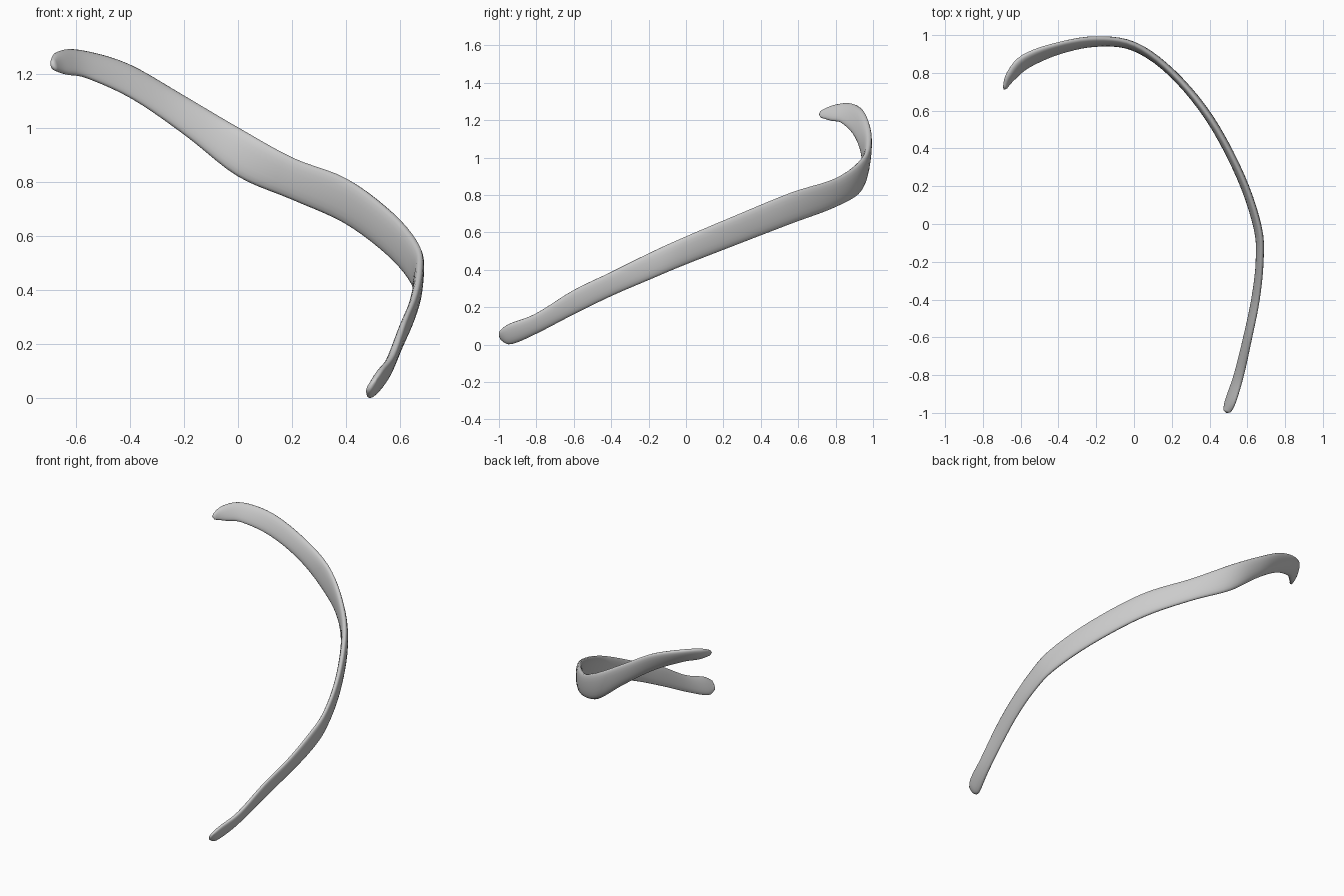
import bpy, bmesh, math
from mathutils import Vector

if "Cube" in bpy.data.objects:
    bpy.data.objects.remove(bpy.data.objects["Cube"])

# Stations along the rib: x, y, top z, bottom z, outward lean of top edge, thickness
STATIONS = [
    (-.683, .722, 1.252, 1.213, .004, .022),
    (-.650, .785, 1.282, 1.197, .018, .042),
    (-.570, .863, 1.288, 1.182, .028, .048),
    (-.400, .930, 1.237, 1.108, .022, .044),
    (-.200, .966, 1.120, .975, .014, .046),
    (.000, .940, 1.000, .822, .008, .044),
    (.200, .800, .890, .735, .002, .042),
    (.400, .560, .812, .645, .002, .044),
    (.565, .250, .685, .525, .006, .042),
    (.655, -.020, .570, .420, .008, .040),
    (.665, -.200, .487, .345, .008, .038),
    (.643, -.400, .387, .260, .012, .036),
    (.602, -.600, .290, .163, .014, .036),
    (.555, -.800, .165, .060, .016, .040),
    (.510, -.940, .110, .002, .020, .040),
    (.492, -.992, .072, .022, .014, .026),
]
STEPS, SIDES = 5, 20


def catmull(a, b, c, d, t):
    return [.5 * (2 * q + (r - p) * t + (2 * p - 5 * q + 4 * r - s) * t * t
                  + (3 * q - p - 3 * r + s) * t ** 3) for p, q, r, s in zip(a, b, c, d)]


# Smooth interpolation between the stations
n = len(STATIONS)
rows = []
for i in range(n - 1):
    quad = [STATIONS[min(max(i + k, 0), n - 1)] for k in (-1, 0, 1, 2)]
    rows += [catmull(*quad, s / STEPS) for s in range(STEPS)]
rows.append(STATIONS[-1])

# Rounded flat cross-sections swept along the curve
bm = bmesh.new()
rings = []
for i, (x, y, top, bottom, lean, thick) in enumerate(rows):
    a, b = rows[max(i - 1, 0)], rows[min(i + 1, len(rows) - 1)]
    t = Vector((b[0] - a[0], b[1] - a[1], 0)).normalized()
    out = Vector((-t.y, t.x, 0))
    ring = []
    for k in range(SIDES):
        ang = math.tau * k / SIDES
        c, s = math.cos(ang), math.sin(ang)
        u = math.copysign(abs(c) ** .85, c)
        v = math.copysign(abs(s) ** .9, s)
        p = Vector((x, y, (top + bottom) / 2)) + out * (u * thick / 2 + v * lean)
        p.z += v * (top - bottom) / 2
        ring.append(bm.verts.new(p))
    rings.append(ring)
for r0, r1 in zip(rings, rings[1:]):
    for k in range(SIDES):
        j = (k + 1) % SIDES
        bm.faces.new((r0[k], r0[j], r1[j], r1[k]))

# Blunt rounded tips
for ring, offset in ((rings[0], (-.006, -.012, 0)), (rings[-1], (-.003, -.008, -.003))):
    centre = sum((v.co for v in ring), Vector()) / SIDES + Vector(offset)
    tip = bm.verts.new(centre)
    for k in range(SIDES):
        bm.faces.new((ring[k], ring[(k + 1) % SIDES], tip))
bmesh.ops.recalc_face_normals(bm, faces=bm.faces)

mesh = bpy.data.meshes.new("rib_bone")
bm.to_mesh(mesh)
bm.free()
mesh.shade_smooth()
rib = bpy.data.objects.new("rib_bone", mesh)
bpy.context.collection.objects.link(rib)
